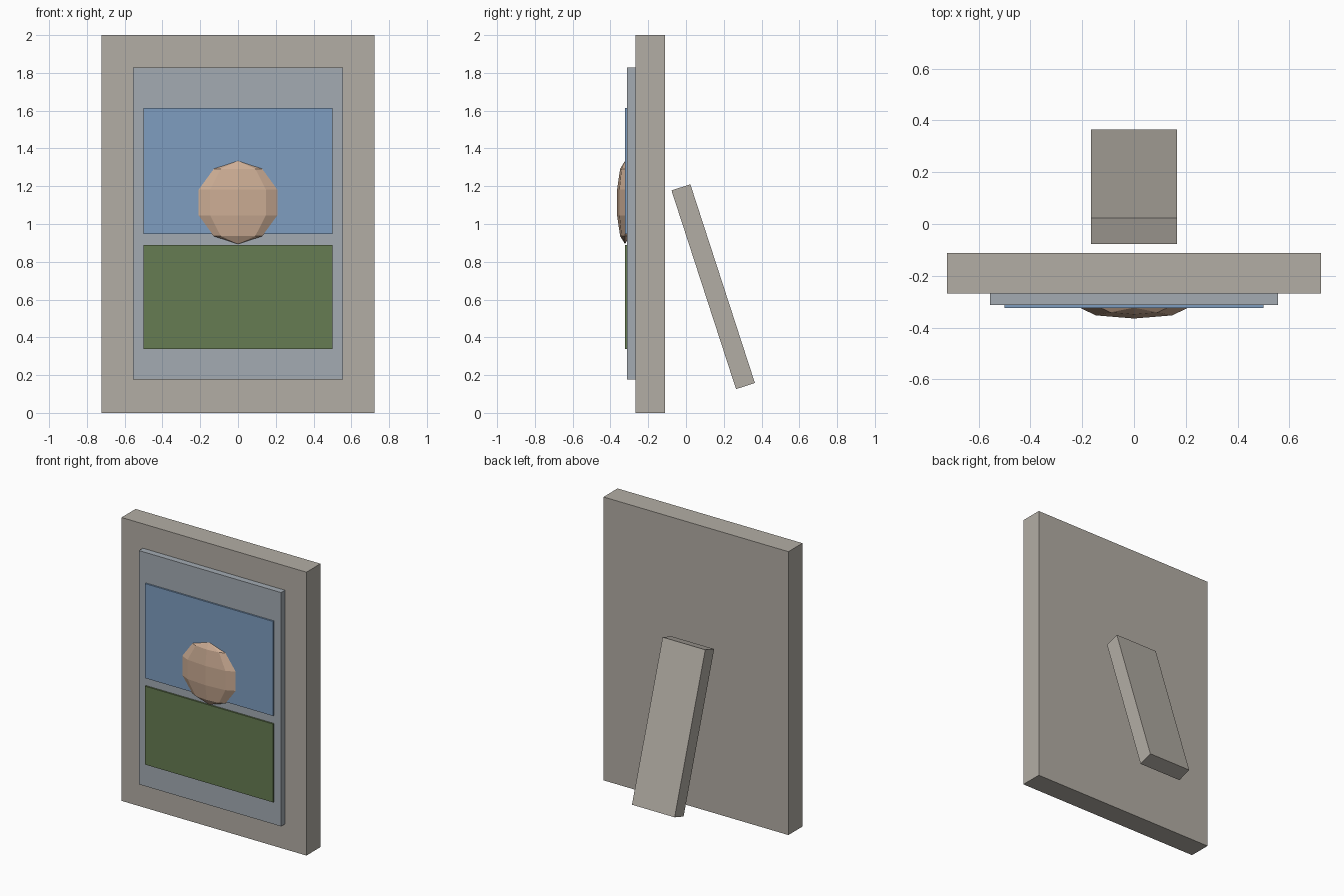
import bpy
import math

# Remove the default object
cube = bpy.data.objects.get("Cube")
if cube:
    bpy.data.objects.remove(cube, do_unlink=True)


def material(name, rgb):
    mat = bpy.data.materials.new(name)
    mat.use_nodes = True
    colour = (*rgb, 1.0)
    mat.diffuse_color = colour
    mat.node_tree.nodes["Principled BSDF"].inputs["Base Color"].default_value = colour
    return mat


def box(name, size, centre, mat, tilt=0.0):
    bpy.ops.mesh.primitive_cube_add(size=1, location=centre, rotation=(tilt, 0, 0))
    obj = bpy.context.object
    obj.name = name
    obj.scale = size
    obj.data.materials.append(mat)
    return obj


def panel(name, half_width, front, back, bottom, top, mat):
    size = (2 * half_width, back - front, top - bottom)
    return box(name, size, (0, (front + back) / 2, (bottom + top) / 2), mat)


stone = material("warm grey", (0.45, 0.42, 0.375))
glass = material("pale blue grey", (0.37, 0.41, 0.45))
blue = material("sky blue", (0.21, 0.34, 0.53))
green = material("grass green", (0.133, 0.2, 0.084))
peach = material("peach", (0.61, 0.42, 0.3))

# Frame board and raised picture panel
panel("frame_board", 0.722, -0.268, -0.111, 0.0, 2.0, stone)
panel("picture_panel", 0.555, -0.312, -0.268, 0.178, 1.828, glass)

# Sky and grass plates of the picture
panel("sky_plate", 0.5, -0.3235, -0.312, 0.947, 1.614, blue)
panel("grass_plate", 0.5, -0.3235, -0.312, 0.337, 0.89, green)

# Flattened faceted head
bpy.ops.mesh.primitive_uv_sphere_add(segments=8, ring_count=5, radius=0.22,
                                     location=(0, -0.323, 1.114))
head = bpy.context.object
head.name = "head"
head.scale.y = 0.2
head.data.materials.append(peach)

# Leaning rear stand
box("rear_stand", (0.333, 0.105, 1.106), (0, 0.144, 0.668), stone, math.radians(18))
